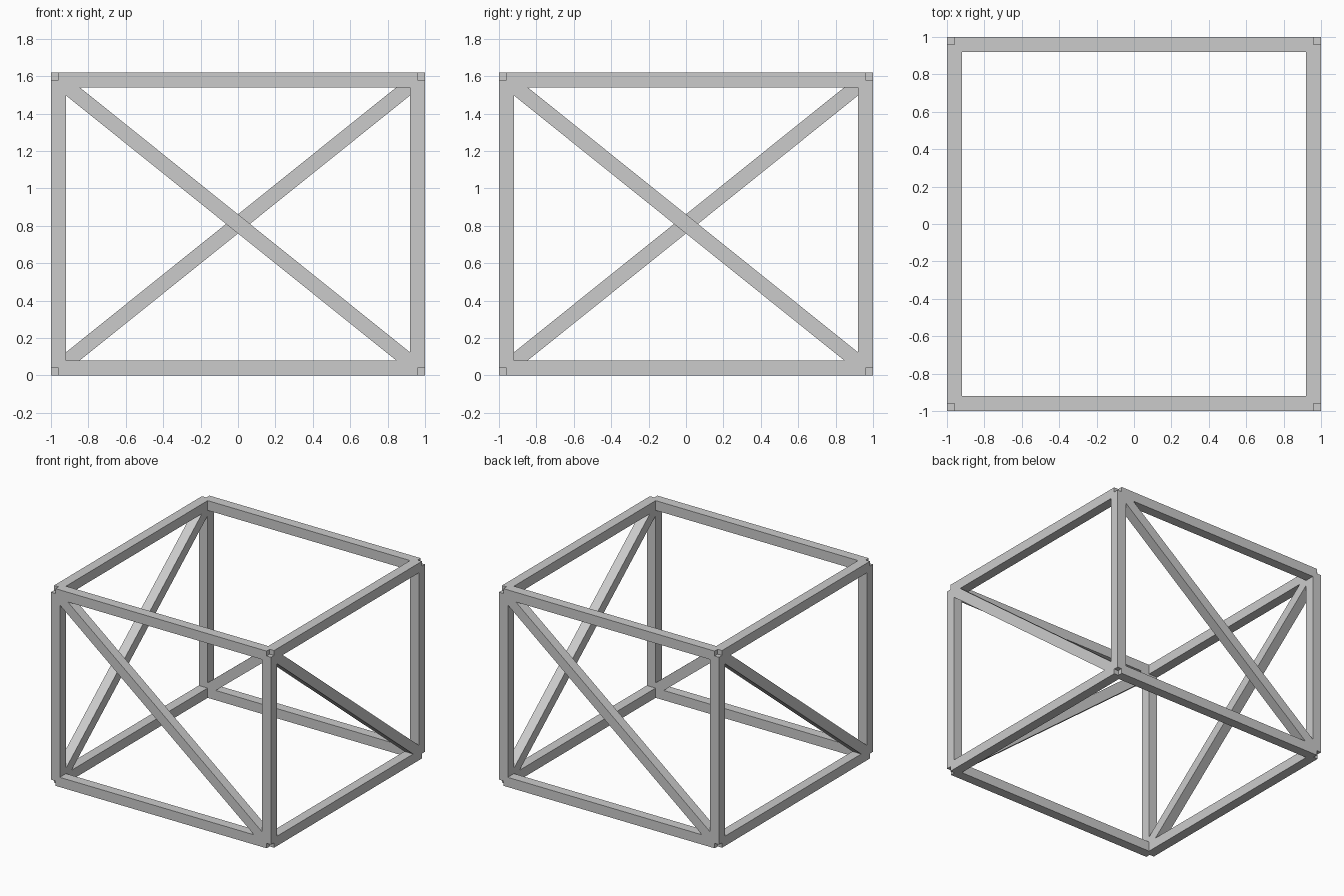
import bpy
from mathutils import Matrix, Vector

if "Cube" in bpy.data.objects:
    bpy.data.objects.remove(bpy.data.objects["Cube"])

W = 0.08                  # square tube width
R = 0.96                  # tube centreline distance from the axis
LOW, HIGH = 0.04, 1.58    # centreline heights


def beam(name, a, b, side):
    """Square bar from a to b, with one pair of faces square to 'side'."""
    a, b, side = Vector(a), Vector(b), Vector(side)
    along = (b - a).normalized()
    across = side.cross(along)
    bpy.ops.mesh.primitive_cube_add(size=1)
    ob = bpy.context.object
    ob.name = ob.data.name = name
    rot = Matrix((across, side, along)).transposed().to_4x4()
    size = Matrix.Diagonal((W, W, (b - a).length, 1))
    ob.data.transform(Matrix.Translation((a + b) / 2) @ rot @ size)


# Each side: corner post, bottom rail, top rail and diagonal brace,
# turned a quarter turn at a time around the vertical axis
for i, side in enumerate(("front", "right", "back", "left")):
    c, s = ((1, 0), (0, 1), (-1, 0), (0, -1))[i]

    def turn(x, y, z):
        return (c * x - s * y, s * x + c * y, z)

    out = turn(0, -1, 0)
    beam(side + "_corner_post", turn(-R, -R, LOW), turn(-R, -R, HIGH), out)
    beam(side + "_bottom_rail", turn(-R, -R, LOW), turn(R, -R, LOW), out)
    beam(side + "_top_rail", turn(-R, -R, HIGH), turn(R, -R, HIGH), out)
    beam(side + "_diagonal_brace", turn(-R, -R, HIGH), turn(R, -R, LOW), out)
